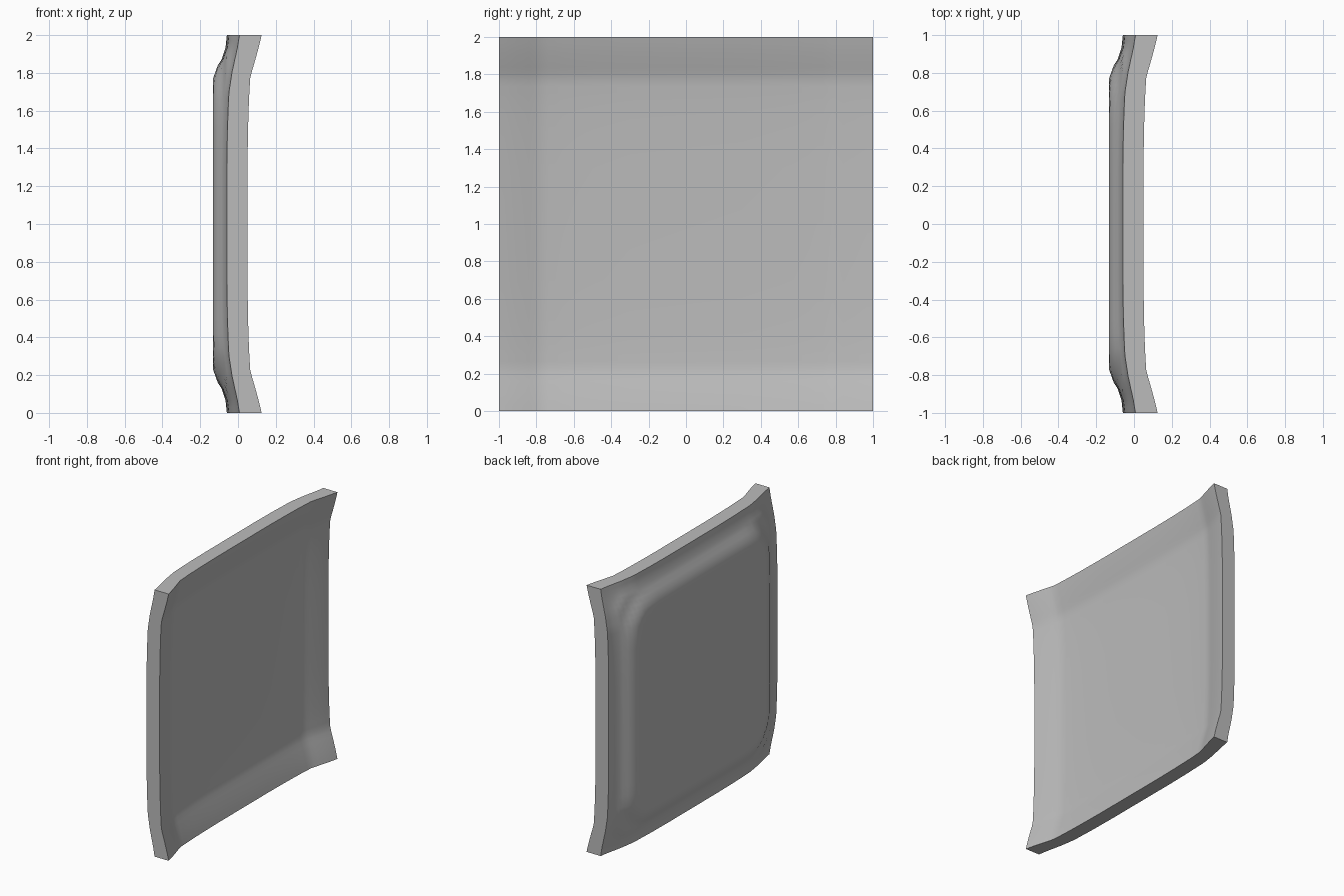
import bpy, bmesh
from math import hypot

cube = bpy.data.objects.get("Cube")
if cube:
    bpy.data.objects.remove(cube, do_unlink=True)

# Height profiles: (distance from the edge, rise above the middle)
PLATEAU = [(0, .073), (.065, .066), (.13, .045), (.16, .025), (.23, 0), (1, 0)]
RIM = [(0, .07), (.07, .058), (.2, .027), (.31, .01), (.5, .003), (.7, 0), (1, 0)]
DISH = [(0, .075), (.06, .061), (.14, .039), (.22, .015), (.34, .008), (.5, .003), (.7, 0), (1, 0)]


def rise(profile, d):
    d = min(max(d, 0), 1)
    for (a, p), (b, q) in zip(profile, profile[1:]):
        if d <= b:
            return p + (q - p) * (d - a) / (b - a)
    return 0


def dish_x(y, z):
    # Smooth hollow side, flaring at the corners
    return -.025 + rise(DISH, 1 - abs(y)) + rise(DISH, 1 - abs(z))


def raised_x(y, z):
    # Raised flat panel with rounded corners, sloping down to a curved rim
    dy, dz = 1 - abs(y), 1 - abs(z)

    def mixed(d, other):
        w = rise(PLATEAU, other) / PLATEAU[0][1]
        return rise(PLATEAU, d) * (1 - w) + rise(RIM, d) * w

    corner = .43 - hypot(max(0, .43 - dy), max(0, .43 - dz))
    return -.132 + max(mixed(dy, dz) + mixed(dz, dy), rise(PLATEAU, corner))


# Grid lines are closer together near the edges
half = [0, .03, .065, .1, .13, .16, .195, .23, .265, .3, .34, .42, .5, .7, 1]
lines = [d - 1 for d in half] + [1 - d for d in reversed(half[:-1])]
n = len(lines)

bm = bmesh.new()
dish, raised = [
    [[bm.verts.new((side(y, z), y, z + 1)) for z in lines] for y in lines]
    for side in (dish_x, raised_x)]

# Both broad faces
for i in range(n - 1):
    for j in range(n - 1):
        for g in (dish, raised):
            bm.faces.new((g[i][j], g[i + 1][j], g[i + 1][j + 1], g[i][j + 1]))

# Narrow edge all the way round
ring = ([(i, 0) for i in range(n - 1)] + [(n - 1, j) for j in range(n - 1)]
        + [(i, n - 1) for i in range(n - 1, 0, -1)] + [(0, j) for j in range(n - 1, 0, -1)])
for (a, b), (c, d) in zip(ring, ring[1:] + ring[:1]):
    bm.faces.new((dish[a][b], dish[c][d], raised[c][d], raised[a][b]))
bmesh.ops.recalc_face_normals(bm, faces=bm.faces)

mesh = bpy.data.meshes.new("curved_panel")
bm.to_mesh(mesh)
bm.free()
panel = bpy.data.objects.new("curved_panel", mesh)
bpy.context.collection.objects.link(panel)

# Plain grey finish
grey = bpy.data.materials.new("plain_grey")
grey.use_nodes = True
colour = (.5, .5, .5, 1)
grey.diffuse_color = colour
grey.node_tree.nodes["Principled BSDF"].inputs["Base Color"].default_value = colour
mesh.materials.append(grey)

bpy.ops.object.select_all(action='DESELECT')
panel.select_set(True)
bpy.context.view_layer.objects.active = panel
bpy.ops.object.shade_smooth_by_angle(angle=.6)
